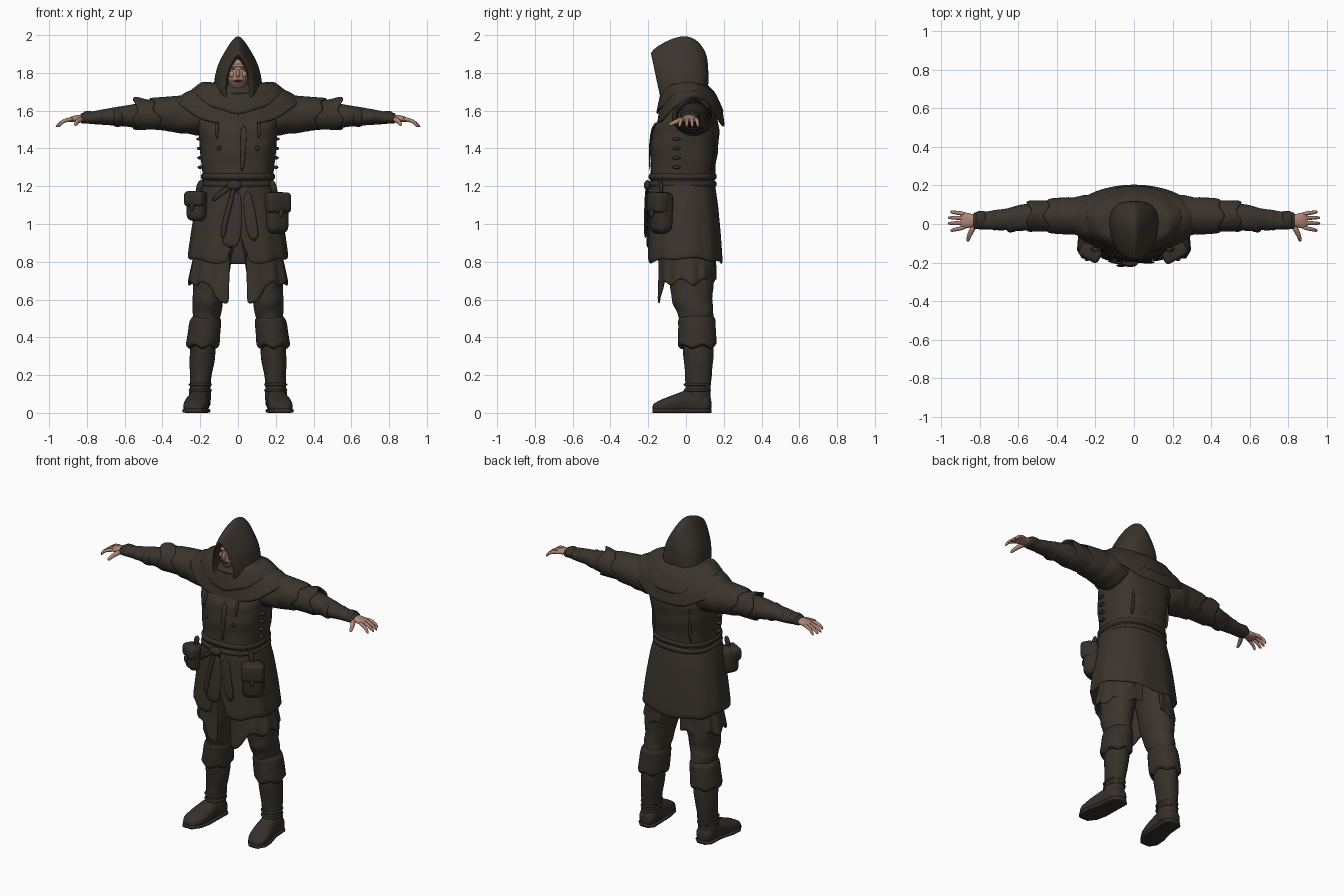
import bpy, bmesh, math
from math import sin, cos, pi, exp
from mathutils import Vector, Matrix

cube = bpy.data.objects.get("Cube")
if cube:
    bpy.data.objects.remove(cube, do_unlink=True)


def material(name, rgb):
    m = bpy.data.materials.new(name)
    m.use_nodes = True
    m.diffuse_color = (*rgb, 1)
    m.node_tree.nodes["Principled BSDF"].inputs["Base Color"].default_value = (*rgb, 1)
    return m


CLOTH = material("dark brown cloth", (0.042, 0.034, 0.025))
LEATHER = material("dark leather", (0.036, 0.029, 0.022))
LINING = material("hood lining", (0.06, 0.032, 0.024))
SKIN = material("skin", (0.42, 0.235, 0.175))
STUBBLE = material("stubble", (0.2, 0.1, 0.075))


def finish(name, bm, mats, mirror=False, thick=0, subdiv=1, bevel=0):
    """Turn a bmesh into a smooth object with the usual modifiers."""
    bmesh.ops.recalc_face_normals(bm, faces=bm.faces)
    mesh = bpy.data.meshes.new(name)
    bm.to_mesh(mesh)
    bm.free()
    for m in mats:
        mesh.materials.append(m)
    for p in mesh.polygons:
        p.use_smooth = True
    ob = bpy.data.objects.new(name, mesh)
    bpy.context.scene.collection.objects.link(ob)
    if bevel:
        b = ob.modifiers.new("bevel", "BEVEL")
        b.width, b.segments = bevel, 3
    if thick:
        s = ob.modifiers.new("thickness", "SOLIDIFY")
        s.thickness, s.offset = thick, 0
    if mirror:
        ob.modifiers.new("mirror", "MIRROR").use_mirror_merge = False
    if subdiv:
        s = ob.modifiers.new("subdivision", "SUBSURF")
        s.levels = s.render_levels = subdiv
    return ob


def skin(rows, closed=True, caps=True):
    """Join rows of points into a surface."""
    bm = bmesh.new()
    vs = [[bm.verts.new(p) for p in row] for row in rows]
    n = len(vs[0])
    for r, q in zip(vs, vs[1:]):
        for i in range(n if closed else n - 1):
            j = (i + 1) % n
            bm.faces.new((r[i], r[j], q[j], q[i]))
    if caps and closed:
        bm.faces.new(vs[0])
        bm.faces.new(vs[-1])
    return bm


def loft(name, rings, mat=CLOTH, axis="z", n=28, power=2, wrinkle=0, steps=3,
         arc=None, warp=None, caps=True, **kw):
    """Loft rounded rings (x, y, z, radius, radius) along an axis."""
    rows, last = [], len(rings) - 1
    for k in range(last * steps + 1):
        i = min(k // steps, last - 1)
        f, u = k / steps - i, k / steps
        x, y, z, a, b = [p + (q - p) * f for p, q in zip(rings[i], rings[i + 1])]
        t0, t1 = arc(z) if arc else (0, 2 * pi)
        row = []
        for j in range(n):
            t = t0 + (t1 - t0) * j / (n - 1 if arc else n)
            w = 1 + wrinkle * sin(4.3 * u + 2 * sin(2 * t + u))
            c = math.copysign(abs(cos(t)) ** (2 / power), cos(t)) * a * w
            s = math.copysign(abs(sin(t)) ** (2 / power), sin(t)) * b * w
            p = {"z": (x + c, y + s, z), "x": (x, y + c, z + s), "y": (x + c, y, z + s)}[axis]
            p = Vector(p)
            row.append(warp(p, t, u / last) if warp else p)
        rows.append(row)
    return finish(name, skin(rows, not arc, caps), [mat], **kw)


def tube(name, pts, radii, mat, flat=1, n=8, **kw):
    """Tapered tube along points; flat squashes it front to back."""
    pts, rows = [Vector(p) for p in pts], []
    for i, p in enumerate(pts):
        d = pts[min(i + 1, len(pts) - 1)] - pts[max(i - 1, 0)]
        q = d.to_track_quat("Z", "Y")
        ring = [q @ Vector((cos(2 * pi * j / n), sin(2 * pi * j / n), 0)) for j in range(n)]
        rows.append([p + radii[i] * Vector((v.x, v.y * flat, v.z)) for v in ring])
    return finish(name, skin(rows), [mat], **kw)


def ball(name, loc, size, mat, **kw):
    bm = bmesh.new()
    m = Matrix.Translation(loc) @ Matrix.Diagonal((*size, 1))
    bmesh.ops.create_uvsphere(bm, u_segments=20, v_segments=14, radius=1, matrix=m)
    return finish(name, bm, [mat], subdiv=0, **kw)


def box(name, loc, size, turn, mat, bevel):
    bm = bmesh.new()
    m = Matrix.Translation(loc) @ Matrix.Rotation(turn, 4, "Z") @ Matrix.Diagonal((*size, 1))
    bmesh.ops.create_cube(bm, size=1, matrix=m)
    return finish(name, bm, [mat], subdiv=0, bevel=bevel)


# Hood: pointed arch sections from the inner opening to the back
ARCH = [(0, -.04), (.5, -.03), (.9, 0), (1, .15), (.92, .38), (.81, .53),
        (.62, .68), (.4, .82), (.22, .92), (0, 1)]
ARCH += [(-w, h) for w, h in ARCH[-2:0:-1]]
SECTIONS = [(-.05, .055, 1.69, 1.88, .02), (-.132, .063, 1.685, 1.892, .05),
            (-.142, .073, 1.67, 1.91, .05), (-.12, .097, 1.66, 1.945, .04),
            (-.07, .12, 1.66, 1.985, .02), (-.01, .134, 1.66, 2.01, 0),
            (.05, .13, 1.67, 1.99, 0), (.095, .105, 1.68, 1.94, 0), (.12, .055, 1.7, 1.87, 0)]
hood = skin([[(w * a, y - slant * h, lo + (hi - lo) * h) for a, h in ARCH]
             for y, w, lo, hi, slant in SECTIONS])
hood.faces.ensure_lookup_table()
for f in hood.faces[:len(ARCH)]:
    f.material_index = 1
finish("hood", hood, [CLOTH, LINING], subdiv=2)

# Face
head = ball("face", (0, -.065, 1.79), (.06, .075, .11), SKIN)
head.data.materials.append(STUBBLE)
for p in head.data.polygons:
    p.material_index = int(p.center.z < 1.765)
ball("nose", (0, -.142, 1.797), (.011, .017, .024), SKIN)
ball("brow", (0, -.128, 1.838), (.042, .012, .009), SKIN)
ball("mouth", (0, -.137, 1.757), (.021, .007, .005), LINING)
ball("eyes", (.022, -.131, 1.823), (.011, .006, .006), STUBBLE, mirror=True)
ball("cheeks", (.03, -.122, 1.793), (.017, .013, .018), SKIN, mirror=True)


# Shoulder mantle in two layers, raised over the arms
def mantle(name, rings, rise):
    def warp(p, t, w):
        return p + Vector((0, 0, w * rise * cos(t) ** 2 + .006 * w * sin(9 * t)))
    loft(name, rings, n=40, warp=warp, arc=None, caps=False, thick=.014)


mantle("mantle", [(0, 0, 1.72, .12, .1), (0, .015, 1.675, .2, .135), (0, .025, 1.6, .28, .162),
                  (0, .025, 1.51, .335, .175)], .135)
mantle("mantle_upper_layer", [(0, 0, 1.74, .11, .1), (0, .01, 1.69, .19, .14),
                              (0, .022, 1.585, .25, .175)], .115)
loft("neck_roll", [(0, -.01, 1.675, .13, .115), (0, -.01, 1.7, .155, .132),
                   (0, -.01, 1.735, .115, .105)], wrinkle=.03)

# Torso
loft("tunic_body", [(0, .015, 1.64, .17, .11), (0, .015, 1.58, .22, .15), (0, 0, 1.5, .215, .178),
                    (0, -.01, 1.4, .202, .182), (0, -.015, 1.3, .192, .172),
                    (0, -.02, 1.18, .19, .168)], power=2.5, wrinkle=.013, steps=4)
tube("front_placket", [(.03, -.172, 1.53), (.03, -.197, 1.42), (.02, -.19, 1.27)],
     [.02] * 3, CLOTH, flat=.3)
for i in range(4):
    z = 1.3 + .05 * i
    ball("side_toggles", (.2 + .002 * i, -.05, z), (.014, .022, .009), LEATHER, mirror=True)
for x in (.05, .13):
    tube("back_seams", [(x, .165 - x / 9, 1.52), (x, .168 - x / 9, 1.4), (x, .15 - x / 9, 1.27)],
         [.012] * 3, CLOTH, flat=.6, mirror=True)
tube("chest_straps", [(.11, -.155, 1.54), (.115, -.18, 1.5), (.11, -.185, 1.45)],
     [.012, .012, .006], LEATHER, flat=.5, mirror=True)
ball("chest_studs", (.1, -.186, 1.4), (.011, .008, .011), LEATHER, mirror=True)

# Belt with knot and hanging ends
for z, a in ((1.21, .2), (1.25, .198)):
    loft("belt_wrap", [(0, -.018, z - .026, a - .012, .17), (0, -.018, z - .01, a, .182),
                       (0, -.018, z + .012, a, .182), (0, -.018, z + .026, a - .012, .17)],
         LEATHER, power=2.5, steps=1)
ball("belt_knot", (-.02, -.203, 1.205), (.04, .02, .027), LEATHER)
tube("belt_end_long", [(-.02, -.21, 1.2), (-.05, -.215, 1.08), (-.075, -.215, .99), (-.08, -.215, .92)],
     [.014, .015, .017, .014], LEATHER, flat=.5)
tube("belt_end_short", [(-.03, -.205, 1.2), (-.1, -.2, 1.16), (-.135, -.19, 1.12)],
     [.015, .016, .012], LEATHER, flat=.5)


# Tunic skirt, split at the front
def split(z):
    g = .17 * max(0, min(1, (.95 - z) / .15))
    return -pi / 2 + g, 3 * pi / 2 - g


def skirt_folds(p, t, w):
    k = 1 + .018 * w * sin(11 * t)
    return Vector((p.x * k, p.y * k, p.z + w * .025 * cos(t) ** 2 + w * .006 * sin(7 * t)))


loft("tunic_skirt", [(0, -.02, 1.22, .188, .165), (0, -.014, 1.1, .215, .178),
                     (0, -.008, .95, .24, .187), (0, -.005, .79, .26, .195)],
     n=56, power=2.4, arc=split, warp=skirt_folds, thick=.014)
tube("front_flap", [(-.01, -.196, 1.18), (-.025, -.2, 1.05), (-.03, -.202, .95), (-.045, -.203, .87)],
     [.035, .05, .055, .05], CLOTH, flat=.16)
tube("side_flap", [(.05, -.195, 1.18), (.06, -.2, 1.05), (.09, -.2, .9)],
     [.025, .035, .035], CLOTH, flat=.16)


# Ragged under-skirt on each side with a front tail
def ragged(p, t, w):
    d = t + pi / 2
    k = 1 + .03 * w * sin(14 * t)
    drop = .13 * exp(-(d / .5) ** 2) + .018 * sin(9 * t)
    return Vector((p.x * k, p.y * k, p.z - w * drop))


loft("under_skirt", [(0, .005, .9, .215, .15), (0, .008, .8, .235, .15), (0, .008, .69, .258, .155)],
     n=40, power=2.3, arc=lambda z: (-pi / 2 + .15, pi / 2 - .22), warp=ragged, thick=.014, mirror=True)

# Pouches
for side, x, z, w, h in (("left", .2, 1.06, .125, .22), ("right", -.215, 1.095, .105, .16)):
    turn = .5 if x > 0 else -.5
    out = Vector((sin(turn), -cos(turn), 0))
    at = Vector((x, -.13, z))
    box(side + "_pouch", at, (w, .1, h), turn, LEATHER, .035)
    box(side + "_pouch_flap", at + out * .022 + Vector((0, 0, h * .24)), (w * 1.08, .075, h * .5),
        turn, LEATHER, .02)
    ball(side + "_pouch_toggle", at + out * .06 + Vector((0, 0, -h * .02)), (.012, .01, .022), LEATHER)
    tube(side + "_pouch_loop", [at + Vector((0, 0, h * .4)), (x * .88, -.135, 1.24)],
         [.022, .02], LEATHER, flat=.6)

# Trousers, knee cuffs, boots
loft("trousers", [(.11, .015, .95, .1, .13), (.135, .025, .8, .1, .13), (.15, .03, .68, .092, .115),
                  (.16, .032, .59, .08, .108), (.165, .052, .52, .075, .095), (.17, .057, .45, .066, .08)],
     wrinkle=.03, mirror=True)
loft("knee_cuffs", [(.168, .057, .52, .066, .085), (.172, .057, .49, .084, .1), (.178, .058, .44, .087, .1),
                    (.187, .06, .36, .09, .104), (.188, .06, .345, .07, .085)],
     LEATHER, wrinkle=.012, mirror=True,
     warp=lambda p, t, w: p + Vector((0, 0, .012 * w * sin(5 * t))))
loft("boot_shafts", [(.183, .062, .4, .066, .08), (.188, .066, .3, .069, .081), (.197, .066, .2, .058, .071),
                     (.2, .063, .13, .055, .067), (.203, .06, .07, .06, .07), (.203, .06, .03, .056, .065)],
     LEATHER, wrinkle=.022, mirror=True)
for z in (.12, .15):
    loft("ankle_straps", [(.2, .06, z - .012, .057, .068), (.2, .06, z, .065, .077),
                          (.2, .06, z + .012, .057, .068)], LEATHER, steps=1, mirror=True)
FEET = [(.203, .135, .045, .03, .03), (.203, .11, .05, .054, .055), (.208, .01, .06, .056, .065),
        (.22, -.07, .045, .066, .05), (.23, -.135, .034, .062, .036), (.234, -.178, .026, .034, .018)]
loft("boot_feet", FEET, LEATHER, axis="y", n=20, power=2.4, mirror=True,
     warp=lambda p, t, w: Vector((p.x, p.y, max(p.z, .004))))
loft("boot_soles", [(x, y, .011, a * 1.06, .011) for x, y, z, a, b in FEET], LEATHER, axis="y",
     n=16, power=5, mirror=True, subdiv=0)

# Sleeves with layered flaps and wrapped cuffs
loft("sleeves", [(.14, .03, 1.56, .1, .085), (.22, .037, 1.568, .115, .1), (.3, .042, 1.572, .102, .092),
                 (.4, .042, 1.573, .083, .077), (.5, .04, 1.573, .073, .068), (.58, .033, 1.572, .068, .06),
                 (.68, .022, 1.568, .055, .044), (.78, .018, 1.562, .046, .033), (.835, .018, 1.56, .043, .027)],
     axis="x", wrinkle=.035, steps=4, mirror=True)
loft("shoulder_flaps", [(.24, .04, 1.585, .09, .095), (.34, .042, 1.58, .092, .09),
                        (.43, .042, 1.58, .086, .082)], axis="x", caps=False, thick=.012, mirror=True,
     warp=lambda p, t, w: p + Vector((.03 * w * sin(t) + .014 * w * sin(5 * t), 0, 0)))
loft("elbow_flaps", [(.42, .042, 1.575, .077, .07), (.5, .042, 1.576, .076, .073),
                     (.545, .04, 1.577, .077, .075)], axis="x", caps=False, thick=.01, mirror=True,
     warp=lambda p, t, w: p + Vector((.015 * w * sin(4 * t), 0, .02 * w * max(0, sin(t)) ** 3)))
for x, a, b in ((.64, .066, .054), (.72, .054, .041), (.8, .048, .034)):
    loft("forearm_wraps", [(x - .035, .023, 1.567, a * .9, b * .85), (x, .02, 1.566, a, b),
                           (x + .02, .02, 1.565, a * .88, b * .85)], LEATHER, axis="x",
         wrinkle=.02, mirror=True)

# Hands
loft("palms", [(.8, .018, 1.56, .028, .02), (.84, .018, 1.56, .035, .019), (.875, .018, 1.555, .043, .017),
               (.9, .018, 1.55, .038, .01)], SKIN, axis="x", n=16, mirror=True)
for base, tip, reach in ((-.014, -.036, .95), (.008, .003, .967), (.03, .033, .966), (.05, .064, .95)):
    mid = (base + tip) / 2
    tube("fingers", [(.87, base, 1.556), (.905, mid, 1.553), (.938, (mid + tip) / 2, 1.537),
                     (reach, tip, 1.512)], [.012, .0115, .0105, .007], SKIN, mirror=True)
tube("thumbs", [(.825, -.005, 1.557), (.845, -.04, 1.548), (.857, -.068, 1.535), (.862, -.093, 1.522)],
     [.018, .015, .012, .008], SKIN, mirror=True)
